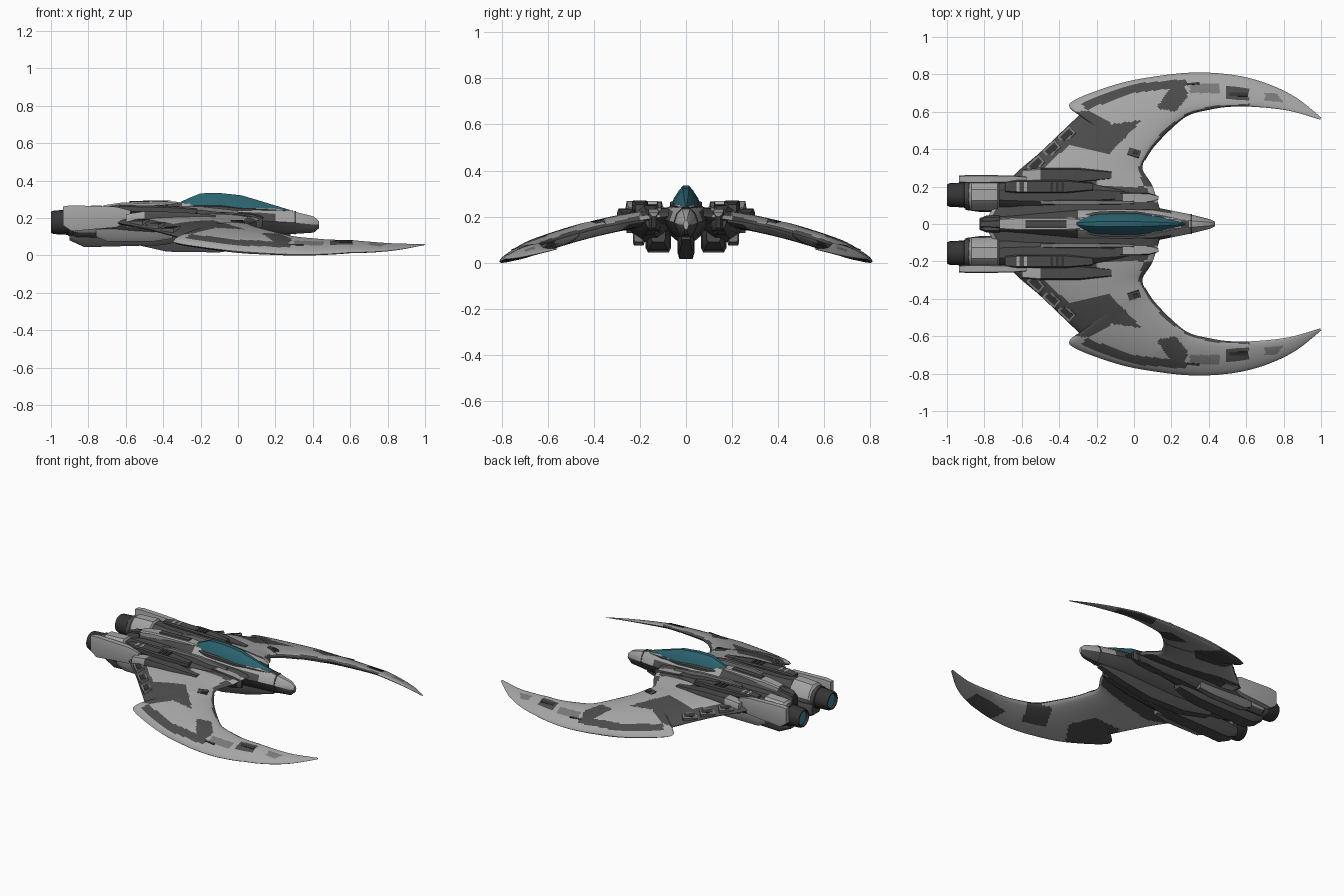
import bpy, bmesh, math
from mathutils import Vector, Matrix

COLOURS = [("light_grey", (0.38, 0.38, 0.38)), ("dark_grey", (0.07, 0.07, 0.072)),
           ("mid_grey", (0.19, 0.19, 0.19)), ("near_black", (0.035, 0.035, 0.037)),
           ("teal_glass", (0.024, 0.125, 0.16)), ("engine_blue", (0.05, 0.22, 0.32))]
MATS = []
for n, c in COLOURS:
    m = bpy.data.materials.new(n)
    m.diffuse_color = (*c, 1)
    MATS.append(m)
LIGHT, DARK, MID, BLACK, GLASS, BLUE = range(6)


def finish(name, bm, rule, mirror, angle):
    bmesh.ops.recalc_face_normals(bm, faces=bm.faces)
    for f in bm.faces:
        f.material_index = rule(f.calc_center_median(), f.normal) if callable(rule) else rule
    me = bpy.data.meshes.new(name)
    bm.to_mesh(me)
    bm.free()
    for m in MATS:
        me.materials.append(m)
    if angle:
        me.shade_smooth()
        me.set_sharp_from_angle(angle=math.radians(angle))
    ob = bpy.data.objects.new(name, me)
    bpy.context.collection.objects.link(ob)
    if mirror:
        mod = ob.modifiers.new("mirror", 'MIRROR')
        mod.use_axis = (False, True, False)
    return ob


def loft(name, rings, rule, mirror=False, angle=30):
    bm = bmesh.new()
    vs = [[bm.verts.new(p) for p in r] for r in rings]
    n = len(rings[0])
    for a, b in zip(vs, vs[1:]):
        for i in range(n):
            j = (i + 1) % n
            bm.faces.new((a[i], a[j], b[j], b[i]))
    bm.faces.new(vs[0])
    bm.faces.new(vs[-1])
    return finish(name, bm, rule, mirror, angle)


OCT = [(1, .5), (.78, .8), (.35, 1), (-.35, 1), (-.78, .8), (-1, .5), (-.7, .15), (-.35, 0), (.35, 0), (.7, .15)]
DOME = [(1, 0), (.85, .35), (.5, .75), (.22, 1), (-.22, 1), (-.5, .75), (-.85, .35), (-1, 0)]
SLAB = [(1, .2), (1, .8), (.8, 1), (-.8, 1), (-1, .8), (-1, .2), (-.8, 0), (.8, 0)]


def body(name, prof, stations, rule, cy=0, angle=30):
    """stations: x, half width, bottom z, top z"""
    rings = [[(x, cy + w * a, zb + (zt - zb) * b) for a, b in prof] for x, w, zb, zt in stations]
    return loft(name, rings, rule, cy != 0, angle)


def box(name, c, size, mat, rz=0, rx=0):
    bm = bmesh.new()
    M = (Matrix.Translation(c) @ Matrix.Rotation(rz, 4, 'Z') @ Matrix.Rotation(rx, 4, 'X')
         @ Matrix.Diagonal((*size, 1)))
    bmesh.ops.create_cube(bm, size=1, matrix=M)
    return finish(name, bm, mat, True, 0)


# ---- wings: drooping surface, lofted between leading and trailing points
def wing_z(x, y):
    return .208 - .075 * y - .22 * y * y - .04 * min(1, max(0, (x - .6) / .4))


def inside(p, poly):
    hit = False
    for (x1, y1), (x2, y2) in zip(poly, poly[1:] + poly[:1]):
        if (y1 > p.y) != (y2 > p.y) and p.x < (x2 - x1) * (p.y - y1) / (y2 - y1) + x1:
            hit = not hit
    return hit


TOP_DARK = [[(-.31, .60), (-.35, .43), (-.13, .375), (.04, .555), (-.12, .535), (-.24, .61)],
            [(-.28, .65), (-.26, .61), (0, .70), (.28, .735), (.28, .775), (0, .75)],
            [(.12, .62), (.22, .60), (.29, .68), (.27, .75), (.19, .72)],
            [(.49, .67), (.61, .66), (.62, .725), (.49, .74)],
            [(-.72, .2), (-.54, .25), (-.27, .49), (-.27, .6), (-.4, .6)],
            [(-.8, 0), (-.62, .23), (-.43, .29), (-.2, .28), (-.2, .2), (.06, .2), (.2, 0)],
            [(.05, .2), (.025, .3), (.08, .41), (.17, .51), (.28, .59), (.41, .632), (.62, .642), (.62, .58), (.2, .2)]]
TOP_MID = [[(.3, .70), (.46, .70), (.46, .75), (.3, .75)], [(.70, .66), (.8, .65), (.76, .7), (.70, .7)]]
LOW_DARK = [[(-.4, .68), (-.3, .5), (-.1, .48), (.02, .6), (-.1, .8)],
            [(.2, .55), (.36, .6), (.3, .72), (.14, .68)],
            [(.45, .7), (.72, .66), (.75, .76), (.5, .82)],
            [(-.8, 0), (-.7, .3), (-.4, .35), (.06, .25), (.2, 0)]]


def wing_rule(c, n):
    if any(inside(c, p) for p in (TOP_DARK if n.z > 0 else LOW_DARK)):
        return DARK
    return MID if n.z > 0 and any(inside(c, p) for p in TOP_MID) else LIGHT


def wing(name, secs, sub, nv, lift=0):
    S = [Vector(s) for s in secs]
    rings = []
    for i in range(len(S) - 1):
        p0, p1, p2, p3 = S[max(i - 1, 0)], S[i], S[i + 1], S[min(i + 2, len(S) - 1)]
        for k in range(sub + (i == len(S) - 2)):
            t = k / sub
            q = .5 * (2 * p1 + (p2 - p0) * t + (2 * p0 - 5 * p1 + 4 * p2 - p3) * t * t
                      + (3 * p1 - p0 - 3 * p2 + p3) * t ** 3)
            thick = min(.04, .13 * math.hypot(q[0] - q[2], q[1] - q[3]))
            ring = []
            for j in range(2 * nv):
                v = j / nv if j <= nv else 2 - j / nv
                x, y = q[0] + (q[2] - q[0]) * v, q[1] + (q[3] - q[1]) * v
                h = thick * max(0, 4 * v * (1 - v)) ** .5 * (1 if j <= nv else -.8)
                ring.append((x, y, wing_z(x, y) + lift + h))
            rings.append(ring)
    return loft(name, rings, wing_rule, True, 50)


wing("inner_wing", [(.15, .04, -.78, .04), (.10, .2, -.66, .24), (.045, .30, -.5, .385), (.09, .39, -.30, .575),
                    (.15, .46, -.2, .66)], 16, 48)
wing("crescent_wing", [(.06, .34, -.285, .575), (.105, .41, -.34, .648), (.19, .50, -.1, .745), (.29, .58, .12, .79),
                       (.41, .612, .33, .81), (.52, .627, .53, .797), (.66, .625, .70, .755),
                       (.83, .605, .86, .68), (.995, .558, 1.0, .57)], 14, 36, .002)

# ---- wing fittings laid on the surface
for i, (x, y, sx, sy, rz, mat, lift) in enumerate([
        (0, .38, .065, .04, -.3, DARK, .026), (.01, .382, .03, .02, -.3, BLACK, .029), (.56, .69, .10, .02, 0, BLACK, .015),
        (-.525, .32, .09, .055, .75, MID, .018), (-.44, .40, .09, .055, .75, MID, .018),
        (-.36, .475, .09, .055, .75, MID, .018), (.30, .745, .10, .012, .1, BLACK, .02)]):
    slope = -math.atan(.075 + .44 * y)
    box(f"wing_fitting_{i}", (x, y, wing_z(x, y) + lift), (sx, sy, .02), mat, rz, slope)
    if mat == MID:
        box(f"vent_slot_{i}", (x, y, wing_z(x, y) + lift + .008), (sx * .75, sy * .6, .008), BLACK, rz, slope)

# ---- fuselage with pointed nose
body("fuselage", OCT, [(.432, .012, .145, .185), (.405, .026, .122, .208), (.3, .052, .115, .235), (.2, .072, .112, .25),
                       (.1, .092, .11, .26), (-.1, .1, .10, .27), (-.3, .095, .09, .28), (-.5, .075, .09, .275),
                       (-.7, .05, .1, .262), (-.82, .035, .13, .235)],
     lambda c, n: DARK if n.z < -.2 or c.x < -.3 or (c.x < .2 and abs(n.z) < .6) else LIGHT)
body("nose_seam", OCT, [(.31, .052, .114, .236), (.302, .054, .112, .238)], DARK)
body("spine", SLAB, [(-.29, .03, .25, .283), (-.36, .036, .25, .29), (-.62, .036, .24, .283), (-.72, .03, .22, .268)], LIGHT)
body("spine_vent", SLAB, [(-.36, .02, .28, .295), (-.58, .02, .27, .291)], DARK)
body("tail_block", SLAB, [(-.72, .045, .12, .25), (-.79, .045, .12, .24), (-.825, .03, .14, .22)],
     lambda c, n: BLACK if n.x < -.5 else DARK)
body("keel", SLAB, [(.28, .02, .1, .13), (.1, .034, .05, .14), (-.1, .036, .016, .14), (-.38, .036, .02, .14), (-.6, .03, .07, .14)], DARK)

# ---- canopy and its frame
CAN = [(.275, .008, .232, .244), (.15, .04, .24, .282), (.02, .058, .245, .321), (-.1, .062, .25, .334),
       (-.2, .057, .25, .332), (-.26, .045, .25, .308), (-.315, .02, .25, .282)]
body("canopy", DOME, CAN, GLASS)
body("canopy_frame", SLAB, [(x + (.02 if x > .2 else 0), w + .008, zb - .01, zb + .008 + (.01 if x < -.05 else 0))
                            for x, w, zb, zt in CAN], DARK)

# ---- engines
CY, CZ = .155, .177
body("nacelle", OCT, [(-.885, .068, .11, .245), (-.87, .082, .1, .262), (-.73, .086, .095, .268), (-.722, .078, .1, .255),
                      (-.6, .09, .092, .25), (-.45, .10, .09, .25), (-.25, .085, .11, .248), (-.1, .06, .12, .232),
                      (.1, .02, .15, .20)],
     lambda c, n: LIGHT if c.x < -.725 and n.z > -.5 else DARK, CY)
NOZ = [(-.86, .06), (-.885, .073), (-.905, .073), (-.91, .067), (-.985, .063), (-1, .056), (-1, .05), (-.985, .046)]
loft("nozzle", [[(x, CY + r * math.cos(a * math.tau / 20), CZ + r * math.sin(a * math.tau / 20)) for a in range(20)]
                for x, r in NOZ],
     lambda c, n: BLUE if math.hypot(c.y - CY, c.z - CZ) < .02 else DARK if -.906 < c.x < -.88 else BLACK, True)
body("nacelle_side_plate", SLAB, [(-.575, .012, .19, .24), (-.65, .02, .15, .26), (-.89, .022, .13, .268), (-.935, .018, .16, .262)],
     LIGHT, .24)
body("nacelle_top_panel", SLAB, [(-.22, .02, .22, .252), (-.36, .035, .22, .264), (-.62, .035, .23, .27), (-.69, .028, .23, .262)],
     DARK, .2)
body("nacelle_inner_rail", SLAB, [(.0, .008, .2, .24), (-.2, .012, .22, .262), (-.42, .012, .22, .266), (-.5, .01, .22, .25)],
     MID, .115)
body("shoulder_fairing", SLAB, [(-.12, .02, .17, .215), (-.3, .04, .15, .232), (-.5, .04, .14, .236), (-.6, .03, .15, .22)],
     lambda c, n: LIGHT if c.x < -.5 else DARK, .26)
for i, x in enumerate((-.38, -.41, -.44, -.58, -.62)):
    box(f"cooling_slot_{i}", (x, .2, .265), (.014, .05, .01), BLACK if i < 3 else LIGHT)

# ---- belly pods and intake lips
body("belly_pod", SLAB, [(-.25, .03, .09, .15), (-.4, .05, .055, .15), (-.82, .056, .044, .15), (-.9, .045, .08, .15)],
     DARK, .12)
body("belly_rail", SLAB, [(-.35, .02, .09, .14), (-.45, .026, .075, .14), (-.7, .026, .075, .14), (-.76, .02, .1, .14)], MID, .205)
body("intake_lip", SLAB, [(.13, .01, .15, .2), (.08, .026, .14, .218), (-.06, .03, .13, .232), (-.12, .025, .14, .23)],
     lambda c, n: BLACK if n.x > .8 else LIGHT if n.z > .4 and c.x > -.02 else DARK, .14)
